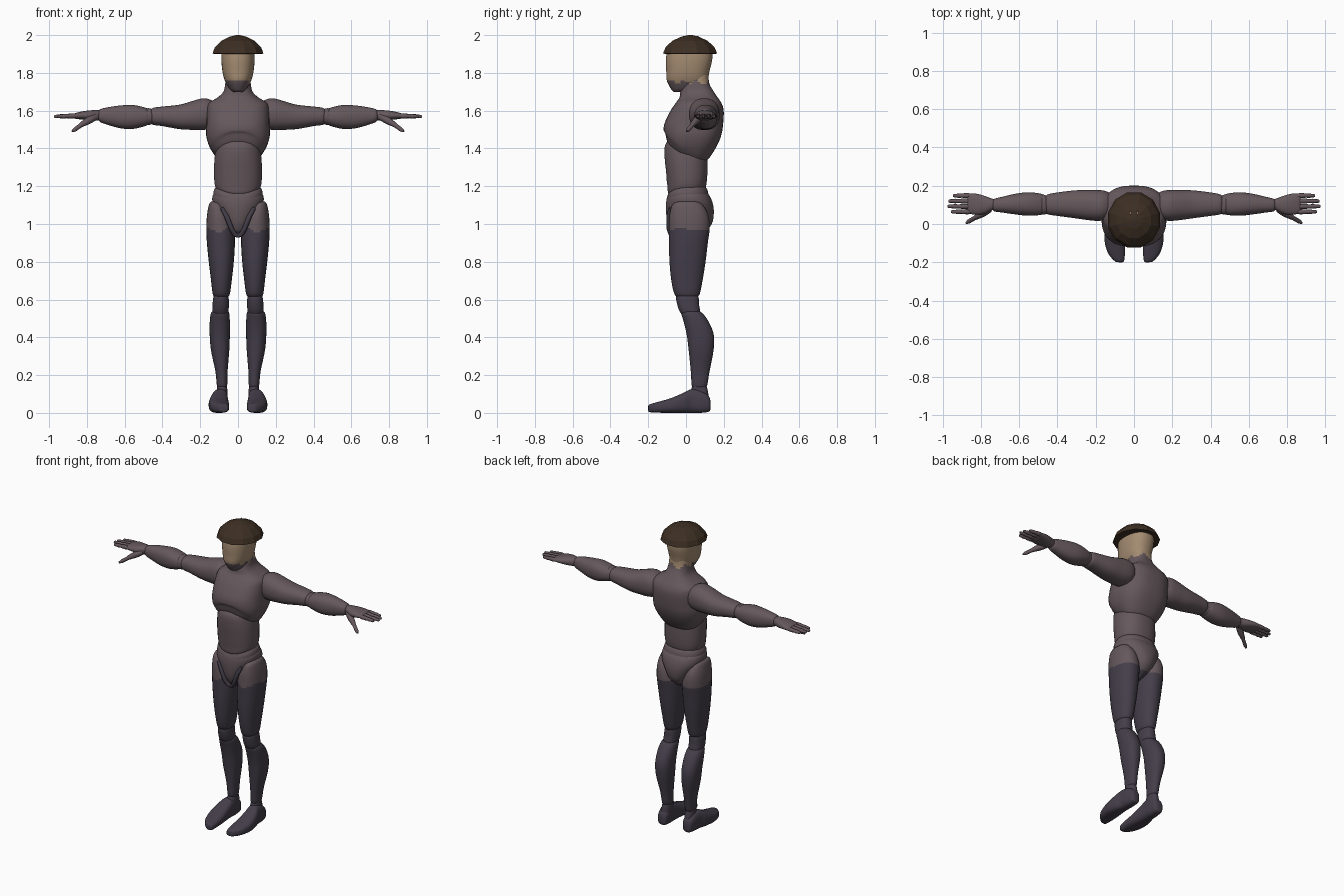
import bpy, bmesh, math
from mathutils import Vector


def material(name, rgb):
    m = bpy.data.materials.new(name)
    m.diffuse_color = (*rgb, 1)
    return m


SUIT = material("grey_mauve_suit", (0.130, 0.097, 0.106))
LEGS = material("dark_violet_leggings", (0.058, 0.048, 0.068))
SKIN = material("tan_skin", (0.37, 0.26, 0.165))
CAP = material("dark_brown_cap", (0.046, 0.028, 0.017))


def smooth_rows(rows, steps):
    """Catmull-Rom interpolation between cross-section rows."""
    if steps == 1:
        return rows
    out = []
    for i in range(len(rows) - 1):
        p0, p1, p2, p3 = (rows[max(0, min(len(rows) - 1, i + k))] for k in (-1, 0, 1, 2))
        for s in range(steps):
            t = s / steps
            out.append([0.5 * (2 * b + (c - a) * t + (2 * a - 5 * b + 4 * c - d) * t * t
                               + (3 * b - a - 3 * c + d) * t ** 3)
                        for a, b, c, d in zip(p0, p1, p2, p3)])
    out.append(rows[-1])
    return out


def loft(name, axis, rows, mats, mirror=False, steps=4, seg=28, power=2.3,
         warp=None, rule=None, smooth=True):
    """Rows are (position, low a, high a, low b, high b) along the axis."""
    bm = bmesh.new()
    rings = []
    for t, a0, a1, b0, b1 in smooth_rows(rows, steps):
        ring = []
        for k in range(seg):
            ang = 2 * math.pi * (k + 0.5) / seg
            c, s = math.cos(ang), math.sin(ang)
            a = (a0 + a1) / 2 + (a1 - a0) / 2 * math.copysign(abs(c) ** (2 / power), c)
            b = (b0 + b1) / 2 + (b1 - b0) / 2 * math.copysign(abs(s) ** (2 / power), s)
            co = Vector({'X': (t, a, b), 'Y': (a, t, b), 'Z': (a, b, t)}[axis])
            ring.append(bm.verts.new(warp(co) if warp else co))
        rings.append(ring)
    for r0, r1 in zip(rings, rings[1:]):
        for k in range(seg):
            j = (k + 1) % seg
            bm.faces.new((r0[k], r0[j], r1[j], r1[k]))
    bm.faces.new(rings[0])
    bm.faces.new(rings[-1])
    bmesh.ops.recalc_face_normals(bm, faces=bm.faces)
    if rule:
        for f in bm.faces:
            f.material_index = rule(f.calc_center_median())
    me = bpy.data.meshes.new(name)
    bm.to_mesh(me)
    bm.free()
    for m in mats:
        me.materials.append(m)
    if smooth:
        me.shade_smooth()
        me.set_sharp_from_angle(angle=math.radians(45))
    ob = bpy.data.objects.new(name, me)
    bpy.context.collection.objects.link(ob)
    if mirror:
        ob.modifiers.new("mirror", 'MIRROR')
    return ob


def tube(name, pts, radii, mat, mirror=True):
    cu = bpy.data.curves.new(name, 'CURVE')
    cu.dimensions = '3D'
    cu.bevel_depth = 1
    cu.bevel_resolution = 3
    cu.use_fill_caps = True
    sp = cu.splines.new('POLY')
    sp.points.add(len(pts) - 1)
    for p, co, r in zip(sp.points, pts, radii):
        p.co = (*co, 1)
        p.radius = r
    sp.use_smooth = True
    cu.materials.append(mat)
    ob = bpy.data.objects.new(name, cu)
    bpy.context.collection.objects.link(ob)
    if mirror:
        ob.modifiers.new("mirror", 'MIRROR')


def sym(z, w, y0, y1):
    return (z, -w, w, y0, y1)


# Jagged line where the skin meets the collar mask
def skin_rule(c):
    zig = 0.012 * math.sin(7 * math.atan2(c.x, c.y - 0.02)) if c.y > -0.06 else 0.008
    return 1 if c.z > 1.752 + zig else 0


# Head and cap
loft("head", 'Z', [sym(1.70, .025, -.065, 0), sym(1.715, .045, -.08, .07),
                   sym(1.76, .07, -.102, .112), sym(1.81, .083, -.105, .125),
                   sym(1.88, .088, -.106, .14), sym(1.94, .08, -.09, .13),
                   sym(1.975, .045, -.04, .08)], [SUIT, SKIN], steps=6, seg=36, rule=skin_rule)
loft("cap", 'Z', [sym(1.90, .12, -.105, .15), sym(1.902, .14, -.127, .17),
                  sym(1.935, .127, -.113, .156), sym(1.97, .092, -.076, .118),
                  sym(1.992, .045, -.025, .068), sym(2.0, .012, .01, .034)],
     [CAP], steps=1, seg=12, power=2, smooth=False)
loft("cap_gap", 'Z', [(1.99, .014, .022, .045, .07), (1.996, .016, .02, .05, .065)],
     [SKIN], mirror=True, steps=1, seg=6, smooth=False)


# Chest with an arched rib edge, rising into the neck
def rib_arch(co):
    if co.y < 0.06 and co.z < 1.5:
        co.z += 0.085 * max(0, 1 - (co.x / .15) ** 2) * min(1, (0.06 - co.y) / .12) \
            * min(1, (1.5 - co.z) / .1)
    return co


loft("chest", 'Z', [sym(1.325, .08, -.05, .09), sym(1.345, .115, -.095, .12),
                    sym(1.41, .152, -.112, .162), sym(1.47, .169, -.118, .187),
                    sym(1.53, .167, -.115, .197), sym(1.60, .165, -.082, .20),
                    sym(1.64, .155, -.055, .188), sym(1.67, .108, -.035, .168),
                    sym(1.70, .078, -.03, .148), sym(1.74, .068, -.02, .125),
                    sym(1.79, .064, -.01, .118)],
     [SUIT, SKIN], seg=40, power=2.6, warp=rib_arch, rule=skin_rule)


# Abdomen and waist, sagging at the front
def sag(co):
    if co.z < 1.26:
        co.z -= 0.03 * max(0, 1 - (co.x / .13) ** 2) * max(0, -co.y / .1)
    return co


loft("abdomen", 'Z', [sym(1.18, .10, -.08, .085), sym(1.19, .118, -.095, .103),
                      sym(1.24, .127, -.10, .112), sym(1.33, .126, -.112, .115),
                      sym(1.41, .115, -.113, .11), sym(1.45, .09, -.09, .08)],
     [SUIT], warp=sag)
loft("waist", 'Z', [sym(1.10, .10, -.085, .10), sym(1.13, .125, -.098, .118),
                    sym(1.165, .131, -.102, .118), sym(1.195, .118, -.088, .105),
                    sym(1.205, .09, -.06, .08)], [SUIT], warp=sag)
loft("pelvis", 'Z', [sym(.93, .018, -.05, .05), sym(.955, .04, -.078, .095),
                     sym(1.0, .072, -.098, .137), sym(1.06, .108, -.106, .148),
                     sym(1.11, .134, -.106, .142), sym(1.15, .135, -.098, .125),
                     sym(1.175, .115, -.075, .10)], [SUIT, LEGS],
     rule=lambda c: int(c.z < 0.965))
tube("groin_trim", [(.085, -.083, 1.085), (.06, -.092, 1.04), (.035, -.09, .975),
                    (.018, -.08, .945), (0, -.075, .938)], [.010, .013, .013, .012, .012], LEGS)


# Legs
def thigh_rule(c):
    front_dip = 0.03 * max(0, 1 - abs(c.x - .105) / .07) if c.y < 0 else 0.015
    return int(c.z < 0.985 - front_dip)


loft("thigh", 'Z', [(1.12, .10, .14, -.03, .05), (1.105, .075, .153, -.07, .085),
                    (1.05, .042, .164, -.087, .118), (.98, .02, .168, -.09, .126),
                    (.90, .016, .165, -.09, .116), (.80, .022, .155, -.088, .104),
                    (.70, .033, .143, -.078, .088), (.63, .043, .134, -.062, .073),
                    (.61, .058, .12, -.04, .055)],
     [SUIT, LEGS], mirror=True, steps=6, power=2.2, rule=thigh_rule)
loft("knee", 'Z', [(.64, .06, .115, -.03, .05), (.615, .05, .13, -.052, .066),
                   (.57, .048, .135, -.046, .07), (.53, .052, .135, -.03, .075),
                   (.50, .065, .12, 0, .06)], [LEGS], mirror=True)
loft("shin", 'Z', [(.545, .065, .12, -.005, .05), (.53, .047, .142, -.025, .085),
                   (.48, .043, .15, -.012, .122), (.41, .043, .15, .004, .148),
                   (.33, .046, .143, .014, .146), (.22, .055, .12, .025, .125),
                   (.145, .057, .112, .03, .112), (.135, .064, .105, .04, .10)],
     [LEGS], mirror=True)
loft("ankle", 'Z', [(.15, .062, .108, .035, .105), (.12, .056, .113, .025, .115),
                    (.06, .055, .12, .0, .125)], [LEGS], mirror=True)
loft("foot", 'Y', [(-.20, .06, .08, .012, .035), (-.193, .052, .102, .004, .045),
                   (-.15, .047, .137, .001, .058), (-.08, .047, .155, 0, .078),
                   (-.01, .052, .148, 0, .108), (.03, .054, .135, 0, .126),
                   (.08, .055, .13, 0, .118), (.12, .06, .122, .006, .09),
                   (.13, .075, .108, .018, .06)], [LEGS], mirror=True, power=2.8)

# Arms
loft("shoulder", 'X', [(.10, .05, .15, 1.53, 1.63), (.15, .022, .173, 1.505, 1.66),
                       (.19, .016, .178, 1.497, 1.665), (.24, .02, .178, 1.498, 1.652),
                       (.31, .03, .176, 1.502, 1.632), (.40, .042, .165, 1.518, 1.622),
                       (.45, .05, .155, 1.525, 1.615), (.465, .065, .14, 1.54, 1.60)],
     [SUIT], mirror=True)
loft("elbow", 'X', [(.44, .065, .14, 1.54, 1.60), (.46, .051, .15, 1.527, 1.61),
                    (.48, .05, .153, 1.525, 1.613), (.50, .065, .14, 1.54, 1.60)],
     [SUIT], mirror=True)
loft("forearm", 'X', [(.462, .075, .13, 1.55, 1.59), (.475, .05, .155, 1.525, 1.61),
                      (.55, .043, .166, 1.504, 1.63), (.62, .05, .158, 1.506, 1.628),
                      (.69, .06, .142, 1.525, 1.618), (.73, .066, .132, 1.54, 1.608),
                      (.74, .08, .12, 1.555, 1.595)], [SUIT], mirror=True)
loft("palm", 'X', [(.71, .08, .125, 1.555, 1.595), (.74, .072, .132, 1.548, 1.603),
                   (.78, .053, .147, 1.547, 1.602), (.82, .048, .158, 1.552, 1.597),
                   (.86, .054, .16, 1.557, 1.588), (.87, .065, .15, 1.563, 1.582)],
     [SUIT], mirror=True)
for i, tip in enumerate((.955, .975, .97, .945)):
    y, x0 = .064 + .028 * i, .855
    fr = (0, .12, .4, .47, .7, .76, .95, 1)
    tube("finger_%d" % (i + 1), [(x0 + (tip - x0) * f, y, 1.573 - .004 * f) for f in fr],
         [.011, .0135, .0125, .0105, .012, .010, .009, .005], SUIT)
tube("thumb", [(.755, .078, 1.568), (.79, .056, 1.549), (.825, .036, 1.528),
               (.833, .031, 1.522), (.865, .012, 1.499), (.878, .004, 1.491)],
     [.018, .02, .014, .0115, .011, .005], SUIT)
